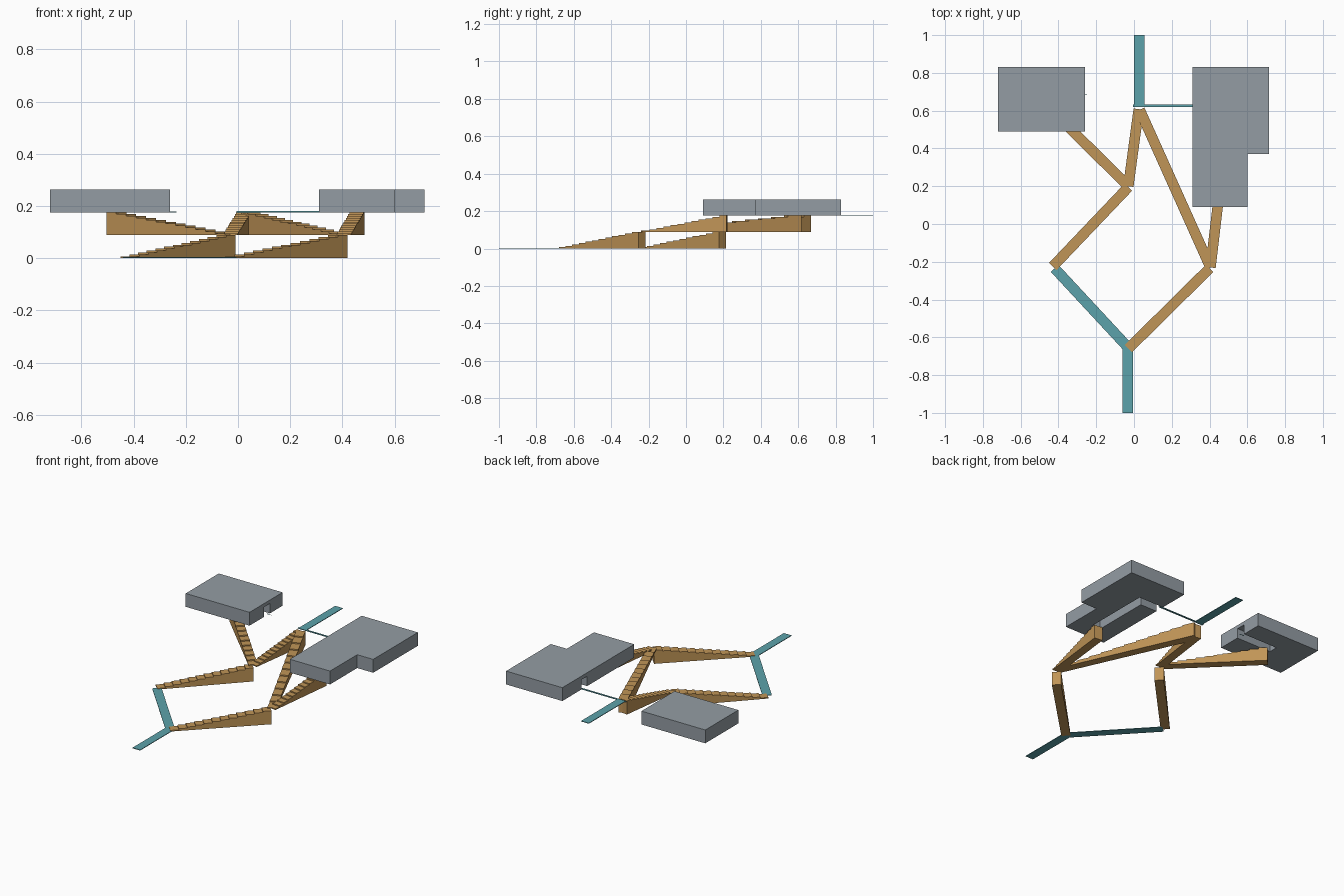
import bpy, bmesh, math
from mathutils import Vector

if "Cube" in bpy.data.objects:
    bpy.data.objects.remove(bpy.data.objects["Cube"])


def material(name, rgb):
    m = bpy.data.materials.new(name)
    m.diffuse_color = (*rgb, 1)
    m.use_nodes = True
    m.node_tree.nodes["Principled BSDF"].inputs["Base Color"].default_value = m.diffuse_color
    return m


TAN = material("tan_stairs", (0.53, 0.30, 0.095))
TEAL = material("teal_path", (0.107, 0.36, 0.405))
GREY = material("grey_block", (0.295, 0.335, 0.37))


def extrude(name, points, direction, mat):
    """Solid made by sweeping a closed outline along a direction."""
    bm = bmesh.new()
    face = bm.faces.new([bm.verts.new(p) for p in points])
    res = bmesh.ops.extrude_face_region(bm, geom=[face])
    verts = [v for v in res["geom"] if isinstance(v, bmesh.types.BMVert)]
    bmesh.ops.translate(bm, verts=verts, vec=direction)
    bmesh.ops.recalc_face_normals(bm, faces=bm.faces)
    mesh = bpy.data.meshes.new(name)
    bm.to_mesh(mesh)
    bm.free()
    mesh.materials.append(mat)
    obj = bpy.data.objects.new(name, mesh)
    bpy.context.collection.objects.link(obj)
    return obj


def prism(name, outline, z0, z1, mat):
    return extrude(name, [(x, y, z0) for x, y in outline], (0, 0, z1 - z0), mat)


def rect(x0, x1, y0, y1):
    return [(x0, y0), (x1, y0), (x1, y1), (x0, y1)]


def strip(start, end, width):
    """Rectangle outline around a centre line."""
    a, b = Vector(start), Vector(end)
    d = (b - a).normalized()
    n = Vector((-d.y, d.x)) * width / 2
    return [a - n, b - n, b + n, a + n]


def stairs(name, start, end, z0, rise, steps=12, width=0.055):
    """Solid flight with a flat base and a stepped top."""
    a, b = Vector((*start, z0)), Vector((*end, z0))
    run = b - a
    n = Vector((-run.y, run.x, 0)).normalized() * width
    profile = [a - n / 2]
    for i in range(steps):
        up = Vector((0, 0, rise * (i + 1) / steps))
        profile += [a + run * (i / steps) + up - n / 2,
                    a + run * ((i + 1) / steps) + up - n / 2]
    profile.append(b - n / 2)
    return extrude(name, profile, n, TAN)


def cut(target, cutter):
    """Subtract a hidden cutter from a block."""
    mod = target.modifiers.new("corridor", 'BOOLEAN')
    mod.operation = 'DIFFERENCE'
    mod.solver = 'EXACT'
    mod.object = cutter
    cutter.hide_render = True
    cutter.display_type = 'WIRE'


# Lower and upper flights
MID, TOP = 0.088, 0.176
stairs("lower_right_stairs", (-0.03, -0.66), (0.40, -0.235), 0, MID)
stairs("lower_left_stairs", (-0.43, -0.225), (-0.03, 0.195), 0, MID)
stairs("upper_left_stairs", (-0.03, 0.20), (-0.485, 0.65), MID, TOP - MID)
stairs("upper_middle_stairs", (-0.03, 0.20), (0.025, 0.608), MID, TOP - MID)
stairs("upper_long_stairs", (0.405, -0.23), (0.03, 0.605), MID, TOP - MID)
stairs("upper_right_stairs", (0.405, -0.23), (0.458, 0.22), MID, TOP - MID)

# Flat paths at ground level and at the top level
T = 0.004
prism("front_path", rect(-0.06, -0.005, -1, -0.64), 0, T, TEAL)
prism("diagonal_path", strip((-0.03, -0.655), (-0.42, -0.235), 0.055), 0, T, TEAL)
prism("back_path", rect(0, 0.055, 0.62, 1), TOP, TOP + T, TEAL)
prism("bridge_path", rect(-0.005, 0.33, 0.62, 0.632), TOP, TOP + T, TEAL)
prism("door_ledge", [(-0.27, 0.682), (-0.235, 0.682), (-0.27, 0.688)], TOP, TOP + T / 2, TEAL)

# Blocks with corridors open to the doorway and to the stairs below
left = prism("left_block", rect(-0.72, -0.26, 0.49, 0.83), TOP, 0.263, GREY)
right = prism("right_block", [(0.31, 0.09), (0.60, 0.09), (0.60, 0.37), (0.715, 0.37),
                              (0.715, 0.83), (0.31, 0.83)], TOP, 0.263, GREY)
cut(left, prism("left_corridor_cutter", rect(-0.51, -0.2, 0.64, 0.70), 0.12, 0.24, GREY))
cut(right, prism("right_corridor_cutter", [(0.25, 0.575), (0.43, 0.575), (0.43, 0.2), (0.49, 0.2),
                                           (0.49, 0.635), (0.25, 0.635)], 0.12, 0.24, GREY))
